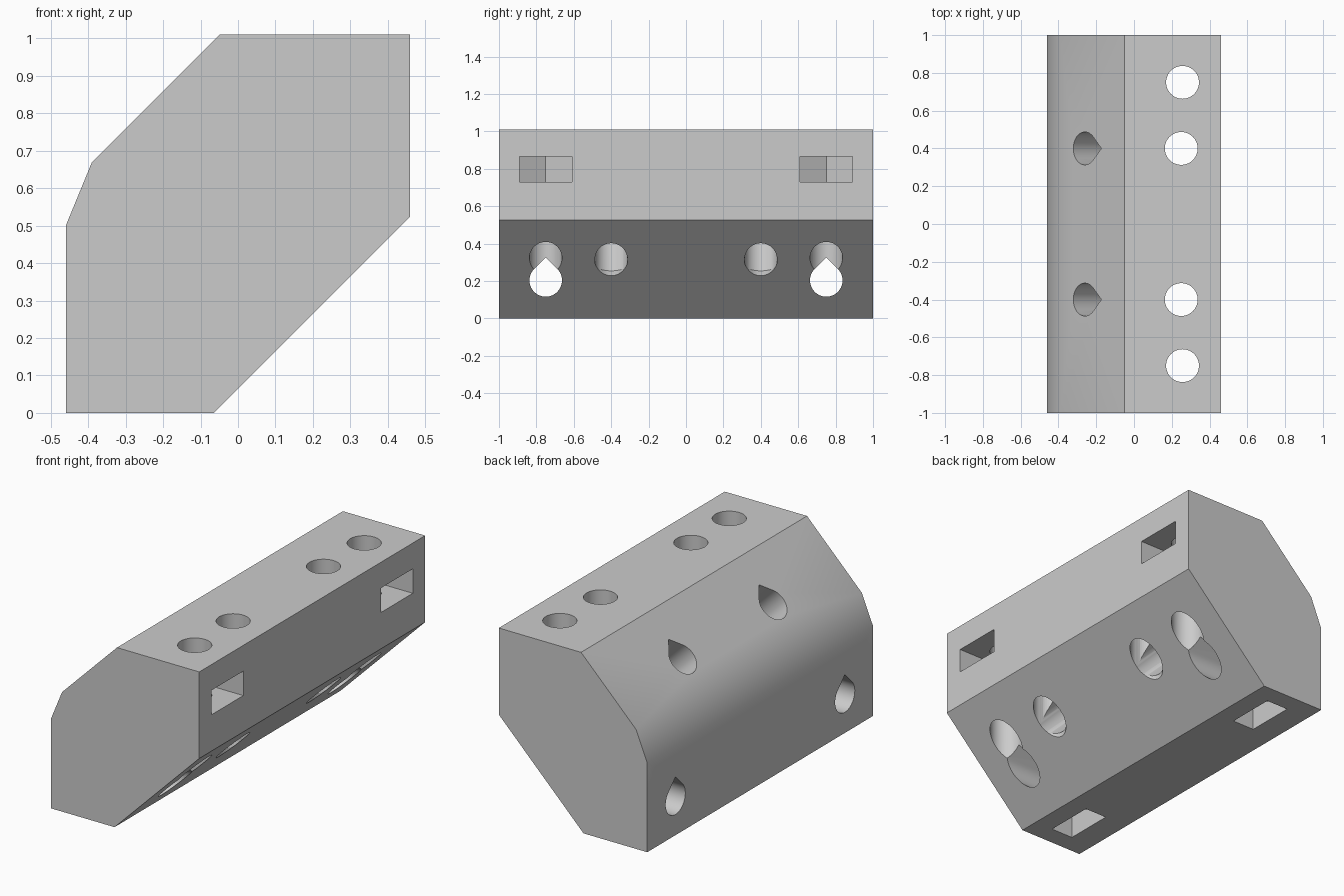
import bpy, bmesh
from math import cos, sin, pi, radians
from mathutils import Vector

cube = bpy.data.objects.get("Cube")
if cube:
    bpy.data.objects.remove(cube, do_unlink=True)

grey = bpy.data.materials.new("plain grey")
grey.use_nodes = True
colour = (0.6, 0.6, 0.6, 1)
grey.diffuse_color = colour
grey.node_tree.nodes["Principled BSDF"].inputs["Base Color"].default_value = colour


def prism(name, outline, origin, u, v, length):
    """Extrude a 2D outline, drawn along u and v, to both sides of origin."""
    u, v, origin = Vector(u).normalized(), Vector(v).normalized(), Vector(origin)
    w = u.cross(v)
    bm = bmesh.new()
    rings = [[bm.verts.new(origin + u * a + v * b + w * s * length / 2)
              for a, b in outline] for s in (-1, 1)]
    n = len(outline)
    bm.faces.new(rings[0][::-1])
    bm.faces.new(rings[1])
    for i in range(n):
        j = (i + 1) % n
        bm.faces.new((rings[0][i], rings[0][j], rings[1][j], rings[1][i]))
    bmesh.ops.recalc_face_normals(bm, faces=bm.faces[:])
    mesh = bpy.data.meshes.new(name)
    bm.to_mesh(mesh)
    bm.free()
    mesh.materials.append(grey)
    obj = bpy.data.objects.new(name, mesh)
    bpy.context.collection.objects.link(obj)
    return obj


def arc(radius, start, end, steps):
    return [(radius * cos(radians(start + (end - start) * i / steps)),
             radius * sin(radians(start + (end - start) * i / steps)))
            for i in range(steps + 1)]


R = 0.087
circle = arc(R, 0, 360, 48)[:-1]
teardrop = arc(R, 135, 405, 40) + [(0, R * 2 ** 0.5)]

# Nut slot: open downwards, ending in two hexagon sides
HALF = 0.14
slot = [(-HALF, -0.5), (HALF, -0.5), (HALF, HALF / 3 ** 0.5),
        (0, 2 * HALF / 3 ** 0.5), (-HALF, HALF / 3 ** 0.5)]

# Body: chamfered block
profile = [(-0.46, 0), (-0.065, 0), (0.46, 0.525), (0.46, 1.01),
           (-0.05, 1.01), (-0.39, 0.67), (-0.46, 0.50)]
body = prism("block_body", profile, (0, 0, 0), (1, 0, 0), (0, 0, 1), 2)

X, Y, Z = (1, 0, 0), (0, 1, 0), (0, 0, 1)
cutters = []
for side in (-1, 1):
    outer, inner = 0.75 * side, 0.4 * side
    cutters += [
        # Upright holes
        prism("upright_hole_outer", circle, (0.257, outer, 0.5), X, Y, 3),
        prism("upright_hole_inner", circle, (0.25, inner, 0.5), X, Y, 3),
        # Level hole and diagonal hole, both with a pointed top
        prism("level_hole", teardrop, (0, outer, 0.203), Y, Z, 3),
        prism("diagonal_hole", teardrop, (-0.26, inner, 0.80), Y, (1, 0, 1), 3),
        # Nut slots in the side and in the base
        prism("side_slot", slot, (0.257, outer, 0.797), Y, (-1, 0, 0), 0.137),
        prism("base_slot", slot, (-0.247, outer, 0.203), Y, Z, 0.137),
    ]

# Cut every hole out of the body
bpy.context.view_layer.objects.active = body
for cutter in cutters:
    cutter.hide_render = True
    mod = body.modifiers.new("cut", "BOOLEAN")
    mod.operation = "DIFFERENCE"
    mod.solver = "EXACT"
    mod.object = cutter
    bpy.ops.object.modifier_apply(modifier=mod.name)
for cutter in cutters:
    bpy.data.objects.remove(cutter, do_unlink=True)

# Smooth the hole walls and the gentle bevel, keep other edges sharp
bpy.ops.object.select_all(action="DESELECT")
body.select_set(True)
bpy.ops.object.shade_smooth_by_angle(angle=radians(30))
